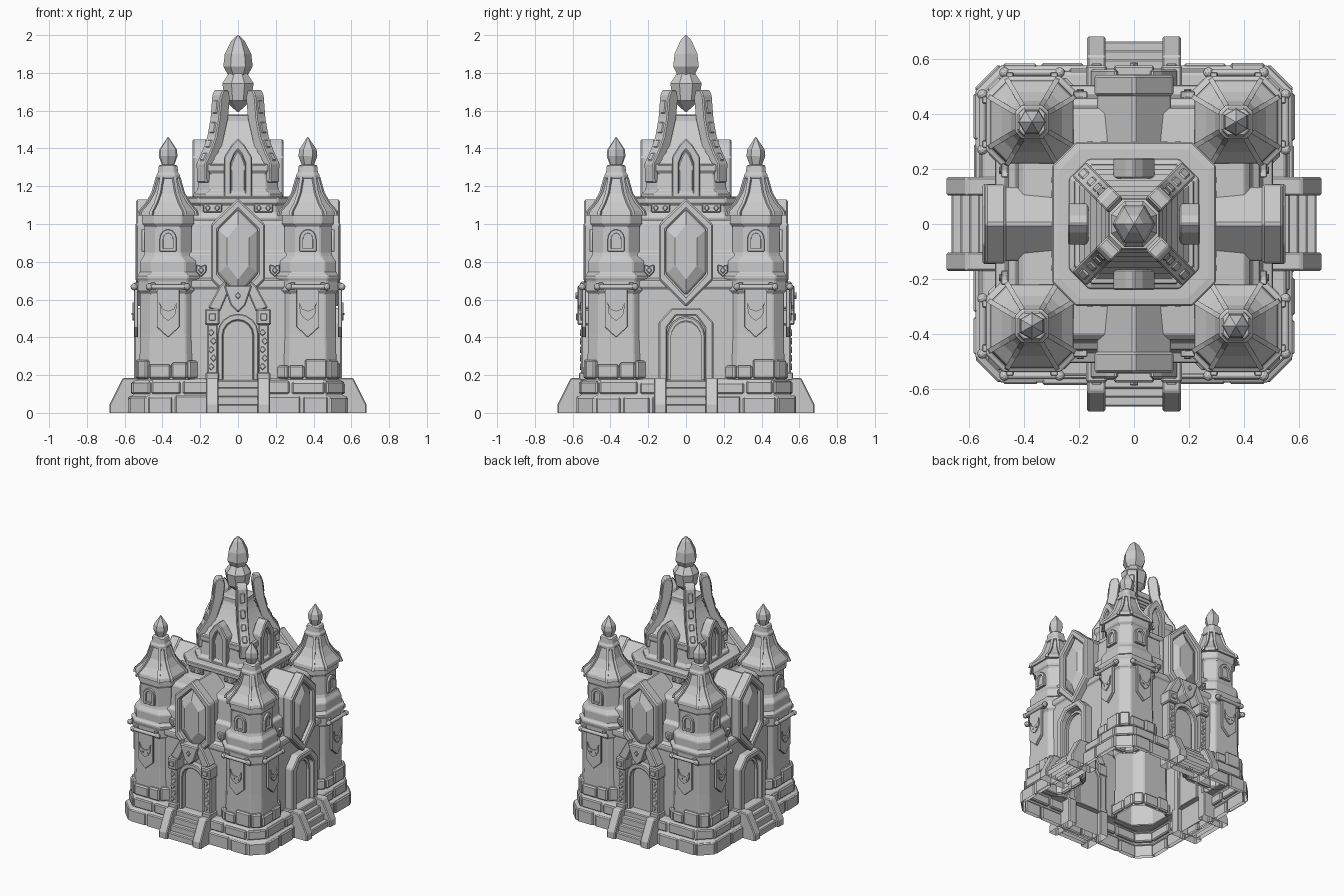
import bpy, bmesh, random
from math import pi, sin, cos
from mathutils import Matrix, Vector

if "Cube" in bpy.data.objects:
    bpy.data.objects.remove(bpy.data.objects["Cube"])

random.seed(4)
TC = 0.37                                              # tower centre offset
SPIN = [Matrix.Rotation(i * pi / 2, 4, 'Z') for i in range(4)]
FRONT_BACK, SIDES = SPIN[0::2], SPIN[1::2]
TOWERS = [r @ Matrix.Translation((TC, -TC, 0)) for r in SPIN]
ONE = [Matrix()]


def loft(bm, rings, caps=(True, True), closed=False):
    vs = [[bm.verts.new(p) for p in r] for r in rings]
    for a, b in zip(vs, vs[1:] + (vs[:1] if closed else [])):
        for i in range(len(a)):
            j = (i + 1) % len(a)
            bm.faces.new((a[i], a[j], b[j], b[i]))
    if not closed:
        if caps[0]:
            bm.faces.new(vs[0])
        if caps[1]:
            bm.faces.new(vs[-1])


def finish(name, bm, mats=ONE, bevel=0.005):
    """Make one object holding a copy of bm for every matrix; undersides on the ground stay open."""
    bmesh.ops.recalc_face_normals(bm, faces=bm.faces)
    ground = [f for f in bm.faces if all(v.co.z < .001 for v in f.verts)]
    bmesh.ops.delete(bm, geom=ground, context='FACES')
    out, tmp = bmesh.new(), bpy.data.meshes.new("tmp")
    for m in mats:
        c = bm.copy()
        c.transform(m)
        c.to_mesh(tmp)
        out.from_mesh(tmp)
        c.free()
    me = bpy.data.meshes.new(name)
    out.to_mesh(me)
    ob = bpy.data.objects.new(name, me)
    bpy.context.collection.objects.link(ob)
    if bevel:
        b = ob.modifiers.new("bevel", 'BEVEL')
        b.width, b.segments, b.limit_method = bevel, 1, 'ANGLE'


def octo(h, c, z):                                     # square with cut corners
    k = h - c
    return [Vector((x, y, z)) for x, y in ((h, -k), (h, k), (k, h), (-k, h), (-h, k), (-h, -k), (-k, -h), (k, -h))]


def ngon(r, z, n, ph=0):
    return [(r * cos(2 * pi * i / n + ph), r * sin(2 * pi * i / n + ph), z) for i in range(n)]


def at(pts, d, dx=0, dz=0):                            # (x, z) outline placed d in front
    return [(x + dx, -d, z + dz) for x, z in pts]


def prism(bm, pts, d0, d1, dx=0, dz=0):
    loft(bm, [at(pts, d0, dx, dz), at(pts, d1, dx, dz)])


def frame(bm, outer, inner, d0, d1, lip=0.0):
    loft(bm, [at(outer, d0), at(outer, d1), at(inner, d1), at(inner, d1 - lip), at(inner, d0)], closed=True)


def rect(x0, x1, z0, z1):
    return [(x0, z0), (x1, z0), (x1, z1), (x0, z1)]


def arch(w, z0, zs, top, n=8):
    return [(-w, z0), (w, z0)] + [(w * cos(pi * i / n), zs + (top - zs) * sin(pi * i / n)) for i in range(n + 1)]


def mirror(pts):
    return [(-x, z) for x, z in pts]


def stones(bm, h, c, z0, z1, depth, w, drop):          # rough blocks round an octagon
    o = octo(h, c, 0)
    for a, b in zip(o, o[1:] + o[:1]):
        n = max(1, round((b - a).length / w))
        cuts = [0] + [(i + random.uniform(-.2, .2)) / n for i in range(1, n)] + [1]
        nrm = Vector((b.y - a.y, a.x - b.x, 0)).normalized()
        for s, e in zip(cuts, cuts[1:]):
            p, q = a.lerp(b, s + .008), a.lerp(b, e - .008)
            dd, top = depth * random.uniform(.7, 1.1), z1 - random.uniform(0, drop)
            base = [p - nrm * .02, q - nrm * .02, q + nrm * dd, p + nrm * dd]
            loft(bm, [[v + Vector((0, 0, z)) for v in base] for z in (z0, top)])


# Hollow body: plinth, walls and core platform in one open-bottomed shell
bm = bmesh.new()
loft(bm, [octo(*p) for p in (
    (.575, .09, 0), (.575, .09, .085), (.555, .09, .095), (.555, .09, .16), (.545, .09, .175), (.49, .1, .178),
    (.49, .1, .655), (.505, .1, .665), (.505, .1, .70), (.465, .1, .715), (.455, .1, .84), (.43, .1, .855),
    (.42, .1, 1.0), (.40, .1, 1.02), (.29, .08, 1.03), (.275, .075, 1.06), (.275, .075, 1.10),
    (.297, .085, 1.11), (.297, .085, 1.14), (.27, .075, 1.145), (.24, .07, 1.145))], (False, True))
finish("main_walls", bm)

bm = bmesh.new()
stones(bm, .573, .09, 0, .092, .01, .16, .012)
stones(bm, .555, .09, .1, .172, .01, .2, .015)
finish("plinth_stones", bm, bevel=.007)
bm = bmesh.new()
stones(bm, .153, .05, .18, .285, .018, .11, .035)
finish("tower_base_stones", bm, TOWERS, .009)

# Corner towers
bm = bmesh.new()
loft(bm, [octo(*p) for p in (
    (.153, .055, .17), (.148, .055, .42), (.148, .055, .635), (.16, .06, .645), (.16, .06, .70), (.166, .06, .71),
    (.166, .06, .73), (.15, .06, .74), (.15, .06, .80), (.13, .06, .83), (.125, .06, .85), (.125, .06, .99),
    (.138, .065, 1.0), (.138, .065, 1.05))], (False, True))
finish("corner_towers", bm, TOWERS)

# Tower roofs with a rib along every edge
roof = [(.15, .062, 1.045), (.145, .06, 1.068), (.108, .045, 1.11), (.076, .032, 1.165), (.052, .022, 1.25)]
bm = bmesh.new()
loft(bm, [octo(*p) for p in roof])
finish("tower_roofs", bm, TOWERS, 0)
bm = bmesh.new()
for i in range(8):
    rings = []
    for p in roof:
        v = octo(*p)[i]
        r = Vector((v.x, v.y, 0)).normalized()
        t = Vector((-r.y, r.x, 0)) * .009
        rings.append([v - t - r * .012, v + t - r * .012, v + t + r * .01, v - t + r * .01])
    loft(bm, rings)
finish("tower_roof_ribs", bm, TOWERS, 0)
bm = bmesh.new()
loft(bm, [octo(*p) for p in ((.062, .026, 1.24), (.062, .026, 1.262), (.053, .022, 1.272), (.049, .02, 1.31), (.03, .012, 1.315))])
finish("tower_roof_caps", bm, TOWERS, .004)
bm = bmesh.new()
loft(bm, [ngon(r, z, 6) for r, z in ((.03, 1.305), (.05, 1.36), (.046, 1.395), (.002, 1.46))])
finish("tower_crystals", bm, TOWERS, 0)

# Turret windows on all four faces
bm = bmesh.new()
frame(bm, arch(.045, .855, .92, .972), arch(.026, .87, .918, .952), .12, .142)
prism(bm, arch(.028, .868, .918, .954), .12, .128)
finish("turret_windows", bm, [t @ r for t in TOWERS for r in SPIN], .003)

# Banners on rods
bm = bmesh.new()
for s in (-1, 1):
    x = s * .37
    prism(bm, [(-.06, .655), (.06, .655), (.06, .455), (0, .40), (-.06, .455)], .53, .55, x)
    loft(bm, [[(x + e, -.55 + .013 * cos(a * pi / 4), .667 + .013 * sin(a * pi / 4)) for a in range(8)] for e in (-.107, .107)])
    for e in (-.1, .1):
        bmesh.ops.create_icosphere(bm, subdivisions=2, radius=.019, matrix=Matrix.Translation((x + e, -.55, .667)))
        prism(bm, rect(-.012, .012, .65, .69), .515, .55, x + e * .8)
finish("banners_and_rods", bm, SPIN, .002)
bm = bmesh.new()
for x in (-.37, .37):
    prism(bm, [(-.03, .55), (-.045, .585), (-.042, .53), (-.025, .505), (0, .488), (.025, .505), (.042, .53),
               (.045, .585), (.03, .55), (0, .54)], .545, .558, x)
    for e in (-.018, .018):
        prism(bm, [(-.009, .525), (.009, .518), (.009, .53)], .555, .563, x + e)
finish("banner_emblems", bm, SPIN, 0)

# Large gems in elongated hexagonal frames, with gabled bodies behind
hexa = [(0, 1.135), (-.143, 1.0), (-.143, .705), (0, .56), (.143, .705), (.143, 1.0)]


def shrink(k, kz):
    return [(x * k, .855 + (z - .855) * kz) for x, z in hexa]


bm = bmesh.new()
prism(bm, shrink(.94, .95), .27, .50)
frame(bm, hexa, shrink(.74, .79), .465, .54, .03)
finish("gem_frames", bm, SPIN, .009)
bm = bmesh.new()
loft(bm, [at(shrink(.76, .81), .50), at(shrink(.68, .74), .515), at(shrink(.40, .5), .543)], (False, True))
finish("large_gems", bm, SPIN, 0)

# Stairs and sloped rails on every side
bm = bmesh.new()
for y, z in ((.662, .045), (.63, .09), (.598, .135), (.566, .172)):
    prism(bm, rect(-.11, .11, 0, z), .5, y)
side = [(.47, 0), (.68, 0), (.68, .045), (.61, .185), (.47, .185)]
for s in (-1, 1):
    loft(bm, [[(s * x, -d, z) for d, z in side] for x in (.103, .17)])
finish("stairs", bm, SPIN, .006)

# Front and back doorways: arch, pillars, brace and keystone
bm = bmesh.new()
frame(bm, arch(.108, .17, .42, .525), arch(.08, .17, .41, .49), .47, .535, .02)
prism(bm, arch(.082, .17, .41, .492), .47, .502)
finish("front_door_arches", bm, FRONT_BACK)
bm = bmesh.new()
prism(bm, [(-.075, .675), (.075, .675), (.04, .57), (0, .53), (-.04, .57)], .49, .575)
arm = [(.095, .535), (.16, .555), (.10, .665), (.065, .70), (.05, .64)]
for f in (lambda p: p, mirror):
    prism(bm, f(rect(.108, .163, .17, .47)), .48, .555)
    prism(bm, f(rect(.1, .172, .17, .215)), .48, .567)
    prism(bm, f(rect(.098, .174, .465, .55)), .48, .575)
    prism(bm, f(arm), .48, .56)
finish("front_door_pillars", bm, FRONT_BACK, .007)
bm = bmesh.new()
dia = [(0, .02), (-.016, 0), (0, -.02), (.016, 0)]
for x in (-.136, .136):
    for i in range(5):
        prism(bm, [(u * 1.1, v) for u, v in dia], .55, .562, x + (-.006, .006)[i % 2], .245 + i * .045)
    prism(bm, rect(-.018, .018, -.018, .018), .57, .583, x, .508)
prism(bm, dia, .57, .586, 0, .62)
finish("pillar_carvings", bm, FRONT_BACK, .003)

# Side doorways with faceted frames
bm = bmesh.new()
frame(bm, [(-.145, .17), (.145, .17), (.145, .48), (.075, .555), (-.075, .555), (-.145, .48)],
      [(-.1, .17), (.1, .17), (.1, .45), (.052, .515), (-.052, .515), (-.1, .45)], .47, .55, .02)
frame(bm, arch(.102, .17, .4, .512), arch(.082, .17, .39, .488), .47, .52)
prism(bm, arch(.09, .17, .39, .49), .47, .502)
finish("side_doors", bm, SIDES, .007)

# Small shields on the walls and carved panels on the core band
bm = bmesh.new()
for x in (-.195, .195):
    prism(bm, [(-.027, .03), (0, .022), (.027, .03), (.027, -.008), (0, -.035), (-.027, -.008)], .45, .482, x, .755)
    prism(bm, dia, .48, .49, x, .755)
for x in (-.135, .135):
    prism(bm, rect(-.05, .05, 1.062, 1.108), .27, .29, x)
    for e in (-.025, .025):
        prism(bm, dia, .285, .299, x + e, 1.085)
finish("wall_carvings", bm, SPIN, .004)

# Central drum and shingled roof
bm = bmesh.new()
loft(bm, [octo(*p) for p in ((.235, .07, 1.14), (.235, .07, 1.165), (.215, .065, 1.175), (.205, .06, 1.27),
                             (.218, .065, 1.28), (.218, .065, 1.315), (.19, .055, 1.32))])
finish("central_drum", bm)
bm = bmesh.new()
rings = []
for i in range(7):
    for f, lip in ((i / 7, .01), ((i + 1) / 7, .004)):
        h = .076 + .118 * (1 - f) ** 1.5 + lip
        rings.append(octo(h, h * .3, 1.31 + .26 * f))
loft(bm, rings)
loft(bm, [octo(*p) for p in ((.088, .025, 1.54), (.088, .025, 1.575), (.06, .02, 1.58))])
finish("central_roof", bm, bevel=0)

# Diagonal roof buttresses with raised panels
bm = bmesh.new()
rib = [(.20, 1.22), (.275, 1.22), (.28, 1.32), (.235, 1.39), (.20, 1.46), (.175, 1.56), (.162, 1.68), (.145, 1.71),
       (.105, 1.71), (.092, 1.67), (.105, 1.56), (.14, 1.45)]
loft(bm, [[(d, y, z) for d, z in rib] for y in (-.036, .036)])
for (d0, z0), (d1, z1) in zip(rib[2:6], rib[3:7]):
    a, b = Vector((d0, 0, z0)), Vector((d1, 0, z1))
    n = Vector((z1 - z0, 0, d0 - d1)).normalized()
    p, q = a.lerp(b, .2), a.lerp(b, .8)
    loft(bm, [[v + n * k + Vector((0, y, 0)) for v, y in ((p, -.018), (q, -.018), (q, .018), (p, .018))] for k in (-.01, .005)])
finish("roof_buttresses", bm, [r @ Matrix.Rotation(pi / 4, 4, 'Z') for r in SPIN], .006)

# Pointed dormer windows on the drum
bm = bmesh.new()
point = [(-.074, 1.145), (.074, 1.145), (.074, 1.355), (.03, 1.425), (0, 1.452), (-.03, 1.425), (-.074, 1.355)]
hole = [(-.038, 1.16), (.038, 1.16), (.038, 1.32), (.02, 1.365), (0, 1.39), (-.02, 1.365), (-.038, 1.32)]
frame(bm, point, hole, .165, .24, .02)
prism(bm, hole, .165, .218)
finish("dormers", bm, SPIN, .006)

# Crown crystal in two stacked parts
bm = bmesh.new()
loft(bm, [ngon(r, z, 8, pi / 8) for r, z in ((.004, 1.592), (.075, 1.655), (.09, 1.745), (.05, 1.80))])
loft(bm, [ngon(r, z, 6) for r, z in ((.045, 1.775), (.078, 1.835), (.07, 1.90), (.035, 1.97), (.003, 2.0))])
finish("crown_crystal", bm, bevel=0)
